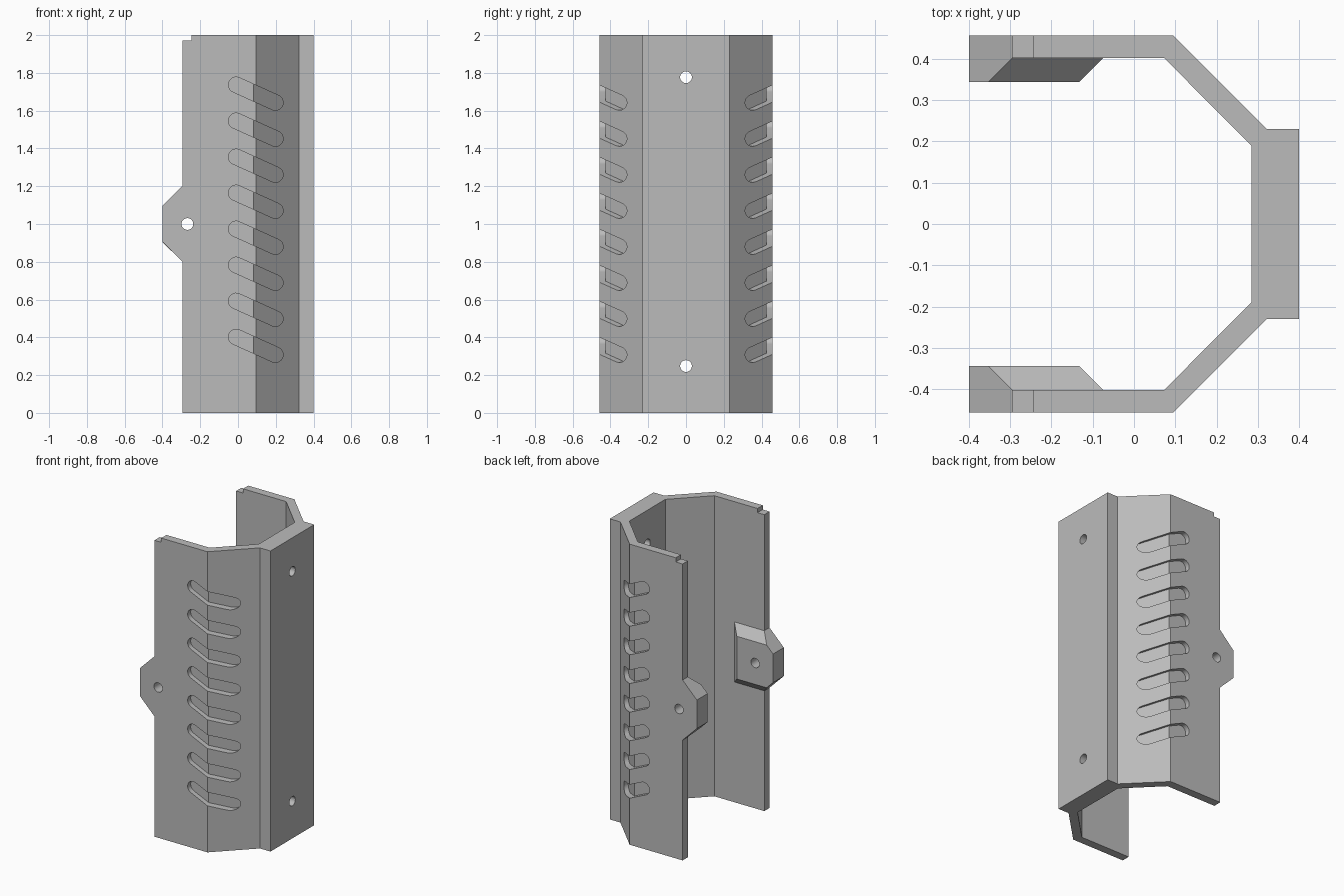
import bpy
import bmesh
import math
from mathutils import Vector

cube = bpy.data.objects.get("Cube")
if cube:
    bpy.data.objects.remove(cube, do_unlink=True)

grey = bpy.data.materials.new("plain grey")
grey.use_nodes = True
colour = (0.5, 0.5, 0.5, 1)
grey.diffuse_color = colour
grey.node_tree.nodes["Principled BSDF"].inputs["Base Color"].default_value = colour

OUT, IN, MID = 0.457, 0.402, 1.0   # wall faces and mid height
EDGE = -0.295                      # open edge of the side walls


def make_object(name, bm):
    bmesh.ops.recalc_face_normals(bm, faces=bm.faces)
    mesh = bpy.data.meshes.new(name)
    bm.to_mesh(mesh)
    bm.free()
    mesh.materials.append(grey)
    obj = bpy.data.objects.new(name, mesh)
    bpy.context.collection.objects.link(obj)
    return obj


def prism(bm, points, offset):
    face = bm.faces.new([bm.verts.new(p) for p in points])
    result = bmesh.ops.extrude_face_region(bm, geom=[face])
    moved = [v for v in result["geom"] if isinstance(v, bmesh.types.BMVert)]
    bmesh.ops.translate(bm, verts=moved, vec=offset)
    return moved


def circle(bm, y_axis, a, b, radius, start, length):
    turns = [math.tau * i / 32 for i in range(32)]
    ring = [(a + radius * math.cos(t), b + radius * math.sin(t)) for t in turns]
    if y_axis:
        prism(bm, [(u, start, v) for u, v in ring], (0, length, 0))
    else:
        prism(bm, [(start, u, v) for u, v in ring], (length, 0, 0))


def combine(target, tool, operation):
    mod = target.modifiers.new(tool.name, "BOOLEAN")
    mod.operation = operation
    mod.solver = "EXACT"
    mod.object = tool
    bpy.context.view_layer.objects.active = target
    bpy.ops.object.modifier_apply(modifier=mod.name)
    bpy.data.objects.remove(tool, do_unlink=True)


# Channel wall: half an outline mirrored across the centre line
outer = [(EDGE, OUT), (0.095, OUT), (0.322, 0.23), (0.4, 0.23)]
inner = [(0.285, 0.189), (0.073, IN), (EDGE, IN)]
flip = lambda pts: [(x, -y) for x, y in reversed(pts)]
bm = bmesh.new()
prism(bm, [(x, y, 0) for x, y in outer + flip(outer) + flip(inner) + inner], (0, 0, 2))
channel = make_object("channel_body", bm)

# Mounting tabs with chamfered inner pads
for side in (-1, 1):
    bm = bmesh.new()
    layers = [
        (OUT, [(-0.4, 0.095), (EDGE, 0.2)]),
        (IN, [(-0.4, 0.095), (EDGE, 0.2), (-0.075, 0.2)]),
        (0.344, [(-0.4, 0.095), (-0.353, 0.142), (-0.133, 0.142)]),
    ]
    for y, points in layers:
        for x, h in points:
            for s in (-1, 1):
                bm.verts.new((x, side * y, MID + s * h))
    bmesh.ops.convex_hull(bm, input=bm.verts)
    bmesh.ops.dissolve_limit(bm, angle_limit=0.01, verts=bm.verts, edges=bm.edges)
    combine(channel, make_object("mounting_tab", bm), "UNION")

# Screw holes through the tabs and the back plate
bm = bmesh.new()
circle(bm, True, -0.268, MID, 0.031, -0.6, 1.2)
for z in (0.248, 1.777):
    circle(bm, False, 0, z, 0.031, 0.2, 0.3)

# Notches in the top corners of the open edge
notch = [(EDGE - 0.05, 1.972), (-0.245, 1.972), (-0.245, 2.05), (EDGE - 0.05, 2.05)]
prism(bm, [(x, -0.6, z) for x, z in notch], (0, 1.2, 0))
combine(channel, make_object("hole_cutter", bm), "DIFFERENCE")


# Slanted grip slots whose floor follows the bend in the wall
def slot_outline():
    a, b, r = Vector((-0.01, 0.047)), Vector((0.198, -0.047)), 0.041
    heading = math.atan2(b.y - a.y, b.x - a.x)
    points = []
    for centre, start in ((b, heading - math.pi / 2), (a, heading + math.pi / 2)):
        for i in range(13):
            t = start + math.pi * i / 12
            points.append(centre + r * Vector((math.cos(t), math.sin(t))))
    return points


DEPTH, BEND = 0.425, 0.082
for side in (-1, 1):
    bm = bmesh.new()
    for i in range(8):
        z = 0.355 + i * 1.335 / 7
        prism(bm, [(p.x, side * 0.6, z + p.y) for p in slot_outline()], (0, -side * 0.2, 0))
    bmesh.ops.bisect_plane(bm, geom=bm.verts[:] + bm.edges[:] + bm.faces[:],
                           plane_co=(BEND, 0, 0), plane_no=(1, 0, 0))
    for v in bm.verts:
        if abs(v.co.y) < 0.5:
            v.co.y = side * (DEPTH - max(0, v.co.x - BEND))
    combine(channel, make_object("slot_cutter", bm), "DIFFERENCE")

# Smooth the round holes and slot ends, keep the plates crisp
bpy.ops.object.select_all(action="DESELECT")
channel.select_set(True)
bpy.context.view_layer.objects.active = channel
bpy.ops.object.shade_smooth_by_angle(angle=math.radians(25))
